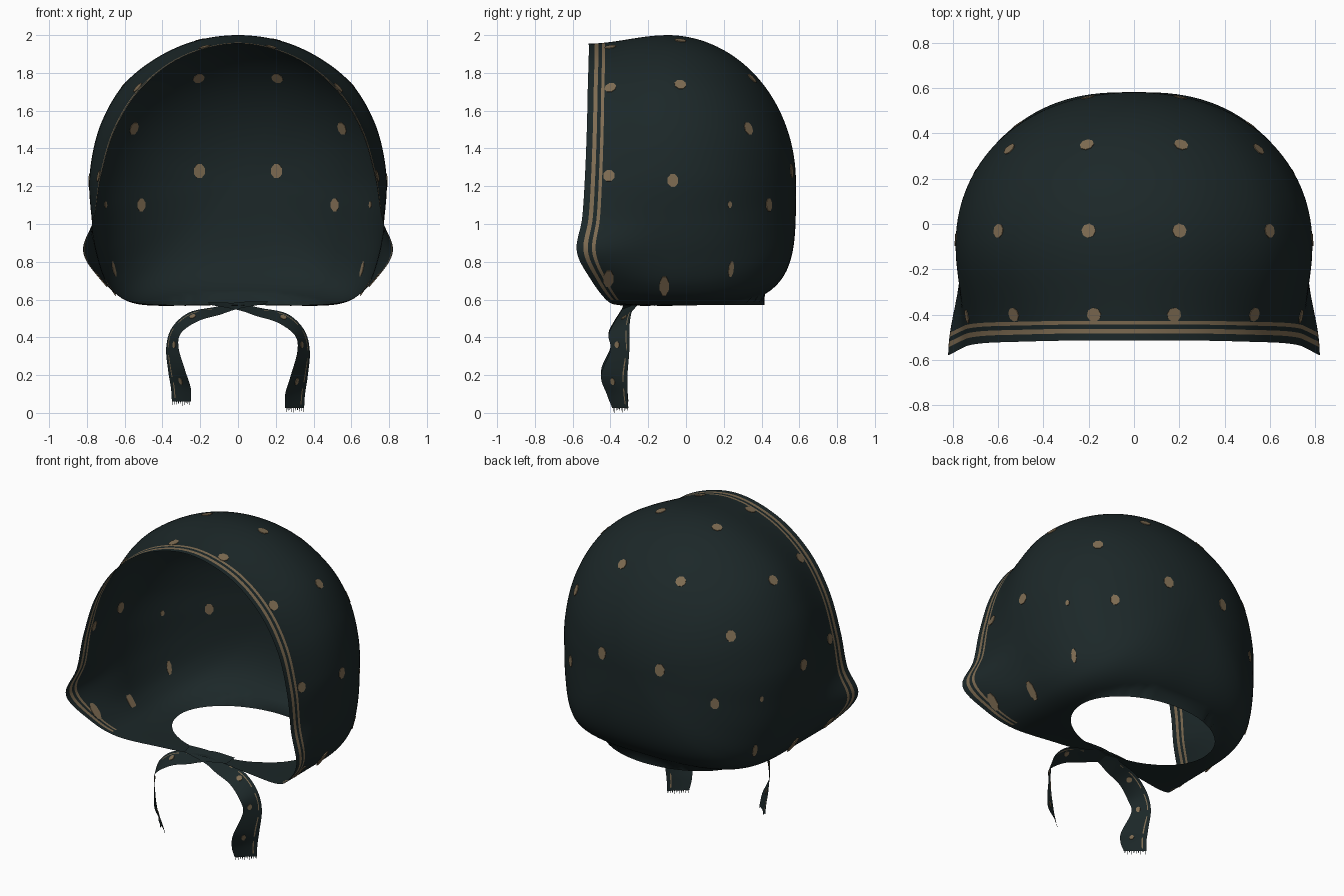
import bpy, math
from mathutils import Vector
from mathutils.bvhtree import BVHTree

if "Cube" in bpy.data.objects:
    bpy.data.objects.remove(bpy.data.objects["Cube"])


def material(name, rgb):
    m = bpy.data.materials.new(name)
    m.diffuse_color = (*rgb, 1)
    m.use_nodes = True
    m.node_tree.nodes["Principled BSDF"].inputs["Base Color"].default_value = m.diffuse_color
    return m


CLOTH = material("dark_teal_cloth", (0.0115, 0.0205, 0.0215))
TAN = material("tan_print", (0.21, 0.15, 0.085))


def make(name, verts, faces, mats=None, smooth=True):
    me = bpy.data.meshes.new(name)
    me.from_pydata([tuple(v) for v in verts], [], faces)
    me.materials.append(CLOTH)
    me.materials.append(TAN)
    for i, p in enumerate(me.polygons):
        p.use_smooth = smooth
        p.material_index = mats[i] if mats else 0
    ob = bpy.data.objects.new(name, me)
    bpy.context.collection.objects.link(ob)
    return ob


def spline(rows, n, first=None, last=None):
    """Catmull-Rom interpolation of rows of numbers."""
    pts = [first or rows[0]] + list(rows) + [last or rows[-1]]
    out = []
    for k in range(1, len(pts) - 2):
        for j in range(n):
            t = j / n
            out.append([0.5 * (2 * b + (c - a) * t + (2 * a - 5 * b + 4 * c - d) * t * t
                               + (3 * b - a - 3 * c + d) * t ** 3)
                        for a, b, c, d in zip(*pts[k - 1:k + 3])])
    return out + [list(rows[-1])]


# Hood outline, top to bottom: front edge x y z, middle section x z, rear roundness
outline = [
    (0, -.515, 1.955, 0, 2.0, 2),
    (.29, -.515, 1.885, .30, 1.945, 2),
    (.51, -.52, 1.72, .57, 1.775, 2),
    (.65, -.525, 1.50, .722, 1.54, 2.05),
    (.725, -.535, 1.25, .785, 1.27, 2.1),
    (.762, -.55, 1.03, .775, 1.03, 2.2),
    (.82, -.578, .855, .745, .84, 2.35),
    (.72, -.50, .70, .68, .67, 2.6),
    (.57, -.415, .592, .55, .580, 3.0),
    (.28, -.35, .570, .28, .566, 3.8),
    (0, -.315, .570, 0, .566, 4),
]


def flip(r):
    return (-r[0], r[1], r[2], -r[3], r[4], r[5])


half = spline(outline, 10, flip(outline[1]), flip(outline[-2]))
ring = half + [flip(r) for r in half[-2:0:-1]]
N = len(ring)

MID_Y, BACK_Y, CENTRE_Z = -0.10, 0.582, 1.22
ts = [0, .035, .075, .125, .17, .21, .265, .35, .45, .55, .65, .75, .87]
REAR = 36
verts = []
for t in ts:                       # front edge easing into the middle section
    w = t * t * (3 - 2 * t)
    for fx, fy, fz, mx, mz, p in ring:
        verts.append((fx + (mx - fx) * w, fy + (MID_Y - fy) * t, fz + (mz - fz) * w))
for k in range(REAR):              # rounded rear
    a = k / REAR * math.pi / 2
    c, s = math.cos(a), math.sin(a)
    for fx, fy, fz, mx, mz, p in ring:
        r = (c ** p + s ** p) ** (-1 / p)
        verts.append((mx * c * r, MID_Y + (BACK_Y - MID_Y) * s * r,
                      CENTRE_Z + (mz - CENTRE_Z) * c * r))
verts.append((0, BACK_Y, CENTRE_Z))

# Neck opening is an ellipse in the underside
HX, HY, HC = 0.47, 0.335, 0.08


def in_neck(i):
    x, y, z = verts[i]
    return z < 0.80 and (x / HX) ** 2 + ((y - HC) / HY) ** 2 < 1


faces, mats, removed = [], [], []
rows = len(ts) + REAR
for j in range(rows):
    for i in range(N):
        i2 = (i + 1) % N
        if j == rows - 1:
            f = (j * N + i, j * N + i2, rows * N)
        else:
            f = (j * N + i, j * N + i2, (j + 1) * N + i2, (j + 1) * N + i)
        if sum(in_neck(v) for v in f) * 2 > len(f):
            removed.append(f)
            continue
        faces.append(f)
        # two printed border stripes, ending above the chin flaps
        mats.append(1 if j in (2, 4) and verts[f[0]][2] > .60 else 0)

# Snap the opening's rim to a clean level ellipse and drop loose points
kept = {v for f in faces for v in f}
for v in kept & {v for f in removed for v in f}:
    x, y, z = verts[v]
    d = math.hypot(x / HX, (y - HC) / HY)
    verts[v] = (x / d, HC + (y - HC) / d, min(z, .572))
order = sorted(kept)
index = {v: i for i, v in enumerate(order)}
verts = [verts[v] for v in order]
faces = [tuple(index[v] for v in f) for f in faces]
make("scarf_hood", verts, faces, mats)


# Printed dots: thin eight-sided plates visible on both sides of the cloth
def dots(name, surface, spots):
    tree = BVHTree.FromPolygons(*surface)
    dv, df = [], []
    for x, y, z, radius, width in spots:
        loc, nor, _, _ = tree.find_nearest(Vector((x, y, z)))
        q = nor.to_track_quat('Z', 'Y')
        b = len(dv)
        for h in (-0.003, 0.003):
            for k in range(8):
                a = math.tau * (k + .5) / 8
                dv.append(loc + q @ Vector((radius * width * math.cos(a),
                                            radius * math.sin(a), h)))
        df += [tuple(range(b + 7, b - 1, -1)), tuple(range(b + 8, b + 16))]
        df += [(b + k, b + (k + 1) % 8, b + 8 + (k + 1) % 8, b + 8 + k) for k in range(8)]
    make(name, dv, df, [1] * len(df), False)


# x, y, z, radius, relative width
R = 0.032
spots = [(.205, .56, 1.28, .04, .8), (.215, .37, 1.79, R, 1), (.56, .34, 1.51, .036, .85),
         (.50, .42, 1.10, .036, .75), (.20, -.03, 1.97, R, 1), (.60, -.03, 1.74, R, 1),
         (.78, -.07, 1.23, .036, .85), (.69, -.115, .665, .065, .4),
         (.75, .26, 1.10, .018, .7), (.66, .24, .76, .045, .35)]
# half-dots meeting the inner border stripe
spots += [(.18, -.403, 1.95, R, 1), (.54, -.403, 1.73, R, 1),
          (.76, -.412, 1.26, R, 1), (.74, -.41, .70, .058, .5)]
spots += [(-s[0], *s[1:]) for s in spots]
dots("hood_dots", (verts, faces), spots)

# Tied straps: ribbon given by its two edges from the knot to the frayed end
strap = [
    (-.16, -.26, .585, -.15, -.33, .572),
    (.00, -.25, .580, .00, -.34, .545),
    (.12, -.27, .555, .10, -.36, .512),
    (.26, -.29, .525, .21, -.38, .478),
    (.35, -.30, .440, .30, -.41, .412),
    (.38, -.30, .330, .315, -.40, .330),
    (.37, -.31, .200, .28, -.45, .200),
    (.355, -.31, .100, .25, -.42, .100),
    (.35, -.305, .025, .25, -.39, .025),
]
cols = [0, .14, .19, .45, .72, 1]


def build_strap(side, label, drop):
    sv, sf, sm = [], [], []
    path = spline(strap, 6)
    for r in path:
        a, b = Vector(r[:3]), Vector(r[3:])
        for c in cols:
            p = a.lerp(b, c)
            # the two straps cross just above one another
            sv.append((p.x * side, p.y, p.z + drop * max(0, 1 - abs(p.z - .02) / .5)
                       + (.006 if side < 0 else 0)))
    n = len(cols)
    for j in range(len(path) - 1):
        for i in range(n - 1):
            sf.append((j * n + i, j * n + i + 1, (j + 1) * n + i + 1, (j + 1) * n + i))
            sm.append(1 if i == 1 and 12 < j and j % 8 < 6 else 0)
    make(label + "_strap", sv, sf, sm)
    printed = [(.33 * side, -.36, .36, .018, .8), (.30 * side, -.38, .17, .02, .7),
               (.24 * side, -.33, .51, .018, 1)]
    dots(label + "_strap_dots", (sv, sf), printed)
    # frayed threads hanging from the end
    a, b = Vector(sv[-n]), Vector(sv[-1])
    fv, ff = [], []
    for k in range(10):
        p = a.lerp(b, (k + .5) / 10)
        w = (b - a) * .022
        k3 = len(fv)
        fv += [p - w, p + w, p + Vector((0, 0, -.025 + .008 * (k % 3 == 1)))]
        ff.append((k3, k3 + 1, k3 + 2))
    make(label + "_strap_fringe", fv, ff, None, False)


build_strap(1, "right", 0)
build_strap(-1, "left", 0.03)
